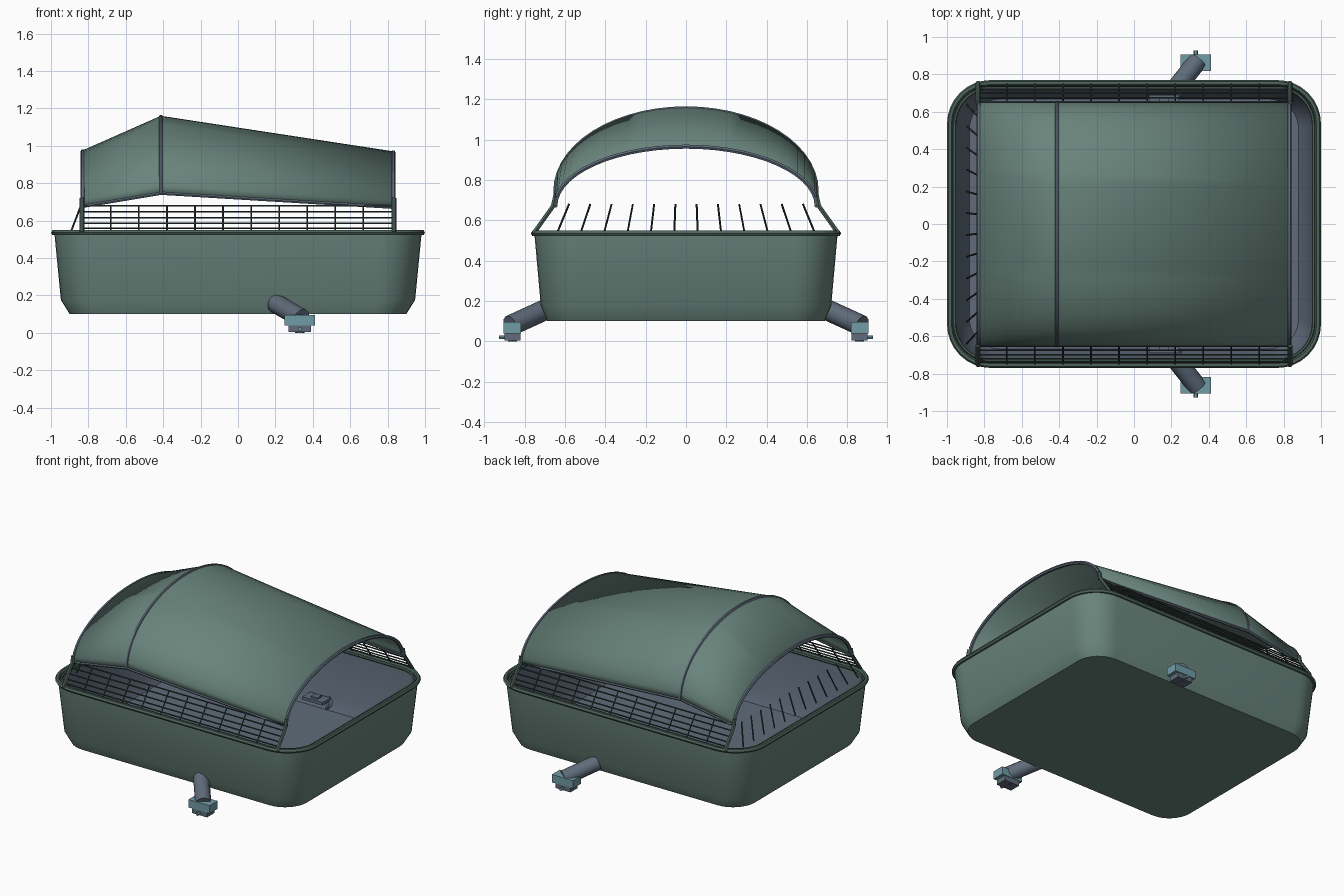
import bpy, bmesh
from math import sin, cos, pi
from mathutils import Vector

cube = bpy.data.objects.get("Cube")
if cube:
    bpy.data.objects.remove(cube, do_unlink=True)


def material(name, rgb):
    m = bpy.data.materials.new(name)
    m.use_nodes = True
    m.diffuse_color = (*rgb, 1)
    m.node_tree.nodes["Principled BSDF"].inputs["Base Color"].default_value = (*rgb, 1)
    return m


GREEN = material("sage green", (.14, .23, .2))
RIM = material("deep green", (.075, .125, .107))
WIRE = material("dark wire green", (.03, .05, .044))
GREY = material("slate grey", (.115, .148, .195))
TEAL = material("pale teal", (.16, .33, .38))


def smooth(ob, angle=30):
    bpy.ops.object.select_all(action='DESELECT')
    ob.select_set(True)
    bpy.context.view_layer.objects.active = ob
    bpy.ops.object.shade_smooth_by_angle(angle=angle * pi / 180)


def finish(name, bm, mat, soft=True):
    bmesh.ops.recalc_face_normals(bm, faces=bm.faces)
    me = bpy.data.meshes.new(name)
    bm.to_mesh(me)
    bm.free()
    me.materials.append(mat)
    ob = bpy.data.objects.new(name, me)
    bpy.context.collection.objects.link(ob)
    if soft:
        smooth(ob)
    return ob


def rods(name, paths, radius, mat, cyclic=False, res=1):
    """Round bars swept along straight-segment paths."""
    cu = bpy.data.curves.new(name, 'CURVE')
    cu.dimensions = '3D'
    cu.bevel_depth = radius
    cu.bevel_resolution = res
    cu.use_fill_caps = True
    for path in paths:
        sp = cu.splines.new('POLY')
        sp.points.add(len(path) - 1)
        for p, co in zip(sp.points, path):
            p.co = (*co, 1)
        sp.use_cyclic_u = cyclic
    cu.materials.append(mat)
    ob = bpy.data.objects.new(name, cu)
    bpy.context.collection.objects.link(ob)
    bpy.ops.object.select_all(action='DESELECT')
    ob.select_set(True)
    bpy.context.view_layer.objects.active = ob
    bpy.ops.object.convert(target='MESH')
    smooth(bpy.context.object, 50)
    return bpy.context.object


def box(name, center, size, mat):
    bm = bmesh.new()
    bmesh.ops.create_cube(bm, size=1)
    for v in bm.verts:
        v.co = Vector(center) + Vector(a * b for a, b in zip(v.co, size))
    return finish(name, bm, mat, False)


def rounded_rect(hx, hy, r, z, seg=8):
    pts = []
    for q, (sx, sy) in enumerate(((1, 1), (-1, 1), (-1, -1), (1, -1))):
        for i in range(seg + 1):
            a = (q + i / seg) * pi / 2
            pts.append((sx * (hx - r) + r * cos(a), sy * (hy - r) + r * sin(a), z))
    return pts


# Tub: outer shell and inner liner, one profile inset for the other
outer = ((.982, .752, .215, .535), (.947, .72, .2, .175), (.9, .688, .17, .1))


def tub(name, inset, lift, mat):
    bm = bmesh.new()
    rings = [[bm.verts.new(p) for p in rounded_rect(
        hx - inset, hy - inset, r - inset * .5, z + (lift if i else 0))]
        for i, (hx, hy, r, z) in enumerate(outer)]
    for a, b in zip(rings, rings[1:]):
        for i in range(len(a)):
            j = (i + 1) % len(a)
            bm.faces.new((a[i], a[j], b[j], b[i]))
    bm.faces.new(rings[-1])
    return finish(name, bm, mat)


tub("tub_shell", 0, 0, GREEN)
liner = tub("tub_liner", .02, .02, GREY)
liner.data.flip_normals()
rods("tub_rim", [rounded_rect(.984, .754, .218, .535)], .0155, RIM, True)
rods("liner_rim", [rounded_rect(.96, .73, .2, .533)], .009, RIM, True)

# Arched cover through three half-ellipse sections
HALF, SEG = .648, 28
sections = ((-.83, .675, .97), (-.412, .745, 1.155), (.83, .67, .965))


def arch(x, base, top):
    return [(x, HALF * cos(pi * i / SEG), base + (top - base) * sin(pi * i / SEG))
            for i in range(SEG + 1)]


arches = [arch(*s) for s in sections]
bm = bmesh.new()
rows = [[bm.verts.new(p) for p in a] for a in arches]
for a, b in zip(rows, rows[1:]):
    for i in range(SEG):
        bm.faces.new((a[i], a[i + 1], b[i + 1], b[i]))
cover = finish("arched_cover", bm, GREEN)
mod = cover.modifiers.new("thickness", 'SOLIDIFY')
mod.thickness = .01
mod.offset = 0

# Grey piping on the cover's hoops and lower edges
rods("cover_hoops", arches, .0115, GREY)
rods("cover_lower_trim", [[a[k] for a in arches] for k in (0, SEG)], .009, GREY)


# Side grilles lean inward from the rim to the cover
def lean(x, z, s):
    t = (z - .54) / .14
    return (x, s * (.752 - .1 * t), z)


for s, side in ((-1, "front"), (1, "back")):
    bars = [[lean(-.83, z, s), lean(.83, z, s)] for z in (.56, .585, .615, .648, .678)]
    bars += [[lean(-.68 + .15 * i, .54, s), lean(-.68 + .15 * i, .682, s)] for i in range(10)]
    rods(side + "_grille", bars, .0045, WIRE)
    rods(side + "_cover_posts", [[lean(x, .535, s), lean(x, .67, s), (x, s * HALF, .72)]
                                 for x in (-.834, .834)], .0125, RIM)

# Fan of loose wires at the closed end
fan = [((i - 5.5) / 5.5) for i in range(12)]
rods("end_wires", [[(-.895, .64 * t, .535), (-.84, .58 * t, .68)] for t in fan], .005, WIRE)

# Drain on each long side: pipe, valve block, nozzle and inner plate
for s, side in ((-1, "front"), (1, "back")):
    rods(side + "_drain_pipe", [[(.2, s * .695, .158), (.34, s * .872, .077)]],
         .052, GREY, res=3)
    box(side + "_valve_block", (.33, s * .861, .067), (.164, .088, .056), TEAL)
    box(side + "_valve_base", (.33, s * .86, .022), (.118, .08, .036), GREY)
    rods(side + "_valve_nozzle", [[(.33, s * .88, .02), (.33, s * .927, .02)]], .011, TEAL)
    rods(side + "_valve_foot", [[(.33, s * .86, 0), (.33, s * .86, .02)]], .025, GREY)
    box(side + "_drain_plate", (.16, s * .645, .19), (.16, .09, .02), GREY)
    box(side + "_drain_catch", (.16, s * .645, .205), (.05, .05, .012), GREY)
